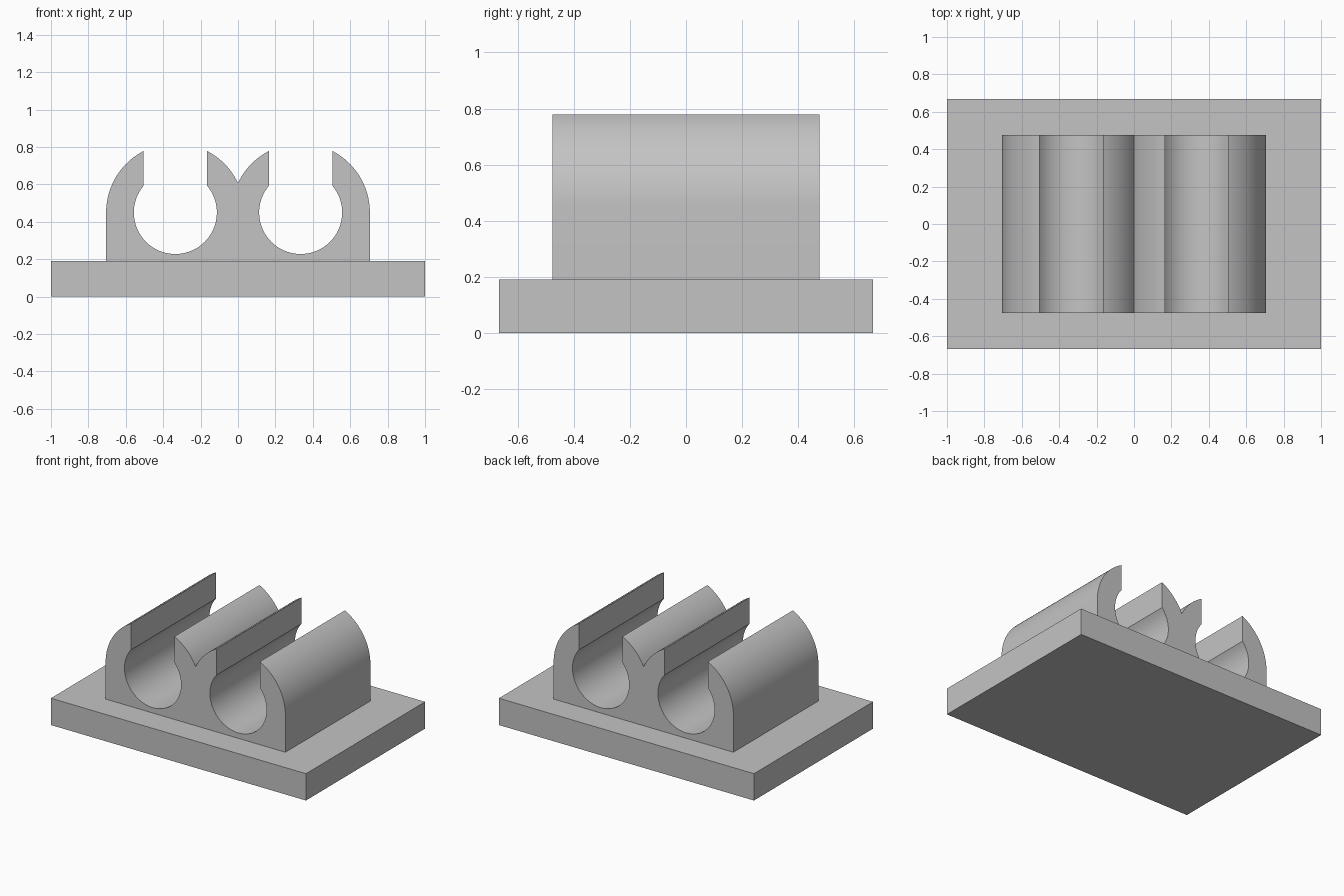
import bpy, bmesh
from math import acos, cos, sin, pi, radians

cube = bpy.data.objects.get("Cube")
if cube:
    bpy.data.objects.remove(cube, do_unlink=True)

grey = bpy.data.materials.new("plain grey")
grey.use_nodes = True
colour = (0.55, 0.55, 0.55, 1)
grey.diffuse_color = colour
grey.node_tree.nodes["Principled BSDF"].inputs["Base Color"].default_value = colour

BASE_TOP = 0.19
CX, CZ = 0.335, 0.45          # centre of one channel
OUTER, BORE, SLOT = 0.37, 0.222, 0.17  # radii and half slot width


def extrude(name, profile, depth):
    """Extrude an x-z outline along y, centred on y = 0."""
    bm = bmesh.new()
    face = bm.faces.new([bm.verts.new((x, -depth / 2, z)) for x, z in profile])
    solid = bmesh.ops.extrude_face_region(bm, geom=[face])["geom"]
    moved = [v for v in solid if isinstance(v, bmesh.types.BMVert)]
    bmesh.ops.translate(bm, verts=moved, vec=(0, depth, 0))
    bmesh.ops.recalc_face_normals(bm, faces=bm.faces)
    mesh = bpy.data.meshes.new(name)
    bm.to_mesh(mesh)
    bm.free()
    mesh.materials.append(grey)
    obj = bpy.data.objects.new(name, mesh)
    bpy.context.collection.objects.link(obj)
    return obj


def arc(radius, start, end, steps):
    return [(CX + radius * cos(a), CZ + radius * sin(a))
            for a in (start + (end - start) * i / steps for i in range(steps + 1))]


# Base plate
extrude("base_plate", [(-1, 0), (1, 0), (1, BASE_TOP), (-1, BASE_TOP)], 1.334)

# Twin clip: outline of the +x half, mirrored to make the whole
lip = acos(SLOT / OUTER)
mouth = acos(SLOT / BORE)
valley = pi - acos(CX / OUTER)
half = [(CX + OUTER, BASE_TOP)]
half += arc(OUTER, 0, lip, 20)
half += arc(BORE, mouth, -pi - mouth, 56)
half += arc(OUTER, pi - lip, valley, 14)
outline = half + [(-x, z) for x, z in reversed(half[:-1])]
clip = extrude("twin_clip", outline, 0.952)

# Smooth the curved walls, keep the edges crisp
bpy.ops.object.select_all(action="DESELECT")
clip.select_set(True)
bpy.context.view_layer.objects.active = clip
bpy.ops.object.shade_smooth_by_angle(angle=radians(25))
